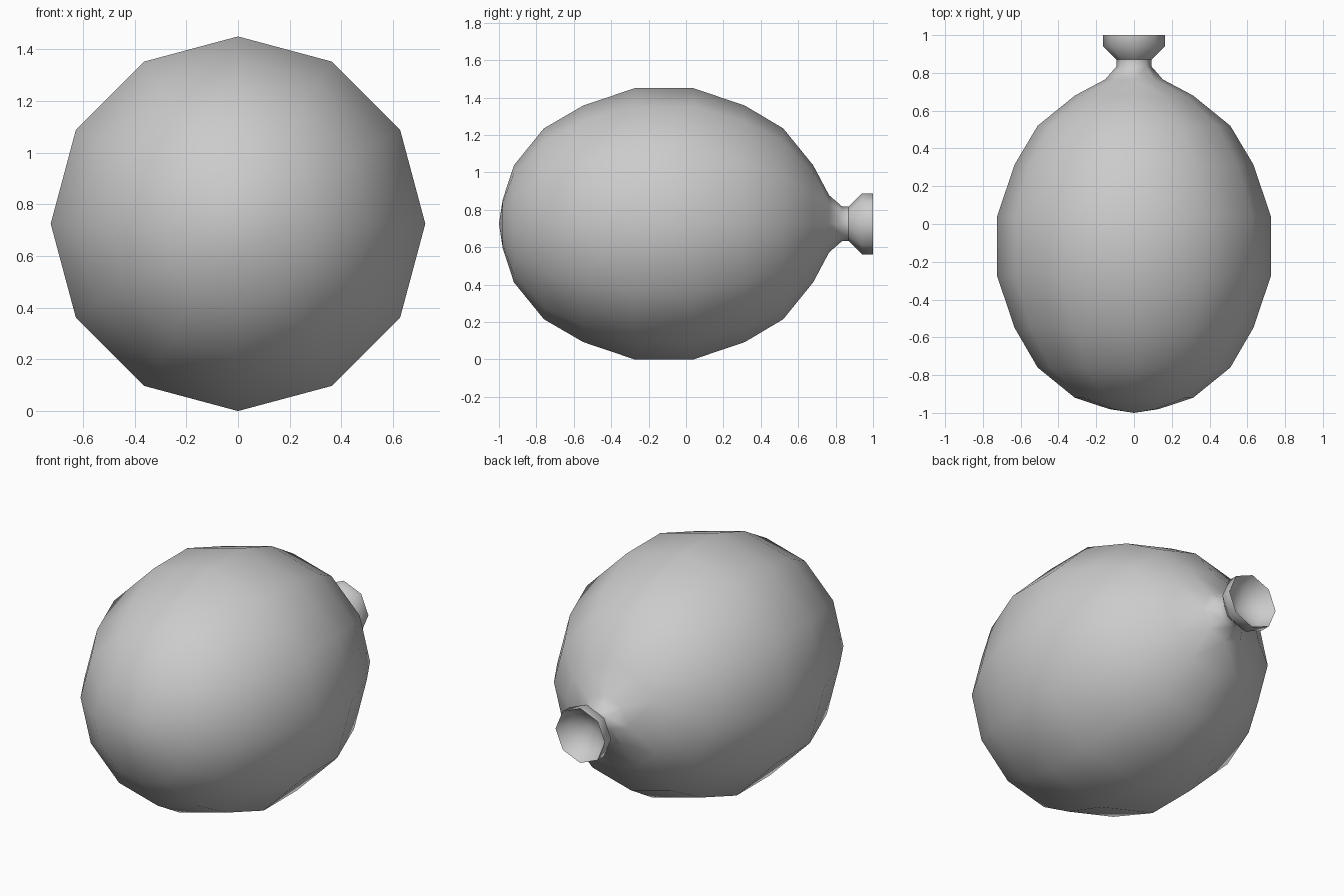
import bpy, bmesh, math

if "Cube" in bpy.data.objects:
    bpy.data.objects.remove(bpy.data.objects["Cube"])

CZ = 0.725  # height of the balloon's axis, which runs along y


def ring(bm, y, r, n):
    """Closed ring of n vertices around the axis; returns its edges."""
    vs = [bm.verts.new((r * math.sin(2 * math.pi * i / n), y,
                        CZ + r * math.cos(2 * math.pi * i / n))) for i in range(n)]
    return [bm.edges.new((vs[i], vs[(i + 1) % n])) for i in range(n)]


def cap(bm, edges, y):
    """Close a ring with a fan to a point on the axis."""
    tip = bm.verts.new((0, y, CZ))
    for e in edges:
        bm.faces.new((e.verts[0], e.verts[1], tip))


def lathe(name, profile, start_tip=None, end_tip=None, sharp=()):
    bm = bmesh.new()
    rings = [ring(bm, *p) for p in profile]
    for a, b in zip(rings, rings[1:]):
        bmesh.ops.bridge_loops(bm, edges=a + b)
    if start_tip is not None:
        cap(bm, rings[0], start_tip)
    if end_tip is not None:
        cap(bm, rings[-1], end_tip)
    bmesh.ops.recalc_face_normals(bm, faces=bm.faces)
    for f in bm.faces:
        f.smooth = True
    for k in sharp:
        for e in rings[k]:
            e.smooth = False
    me = bpy.data.meshes.new(name)
    bm.to_mesh(me)
    bm.free()
    ob = bpy.data.objects.new(name, me)
    bpy.context.collection.objects.link(ob)
    return ob


# Balloon: twelve-sided body, eight-sided neck and flared mouth with a hollow funnel
body = [(-0.98, 0.13), (-0.92, 0.313), (-0.76, 0.51), (-0.55, 0.632), (-0.275, 0.725),
        (0.04, 0.725), (0.315, 0.632), (0.52, 0.51), (0.68, 0.313)]
neck = [(0.765, 0.153), (0.835, 0.092), (0.87, 0.092), (0.94, 0.163), (1.0, 0.163),
        (0.935, 0.125)]
profile = [(y, r, 12) for y, r in body] + [(y, r, 8) for y, r in neck]
lathe("balloon", profile, start_tip=-1.0, end_tip=0.88, sharp=(11, 13))
